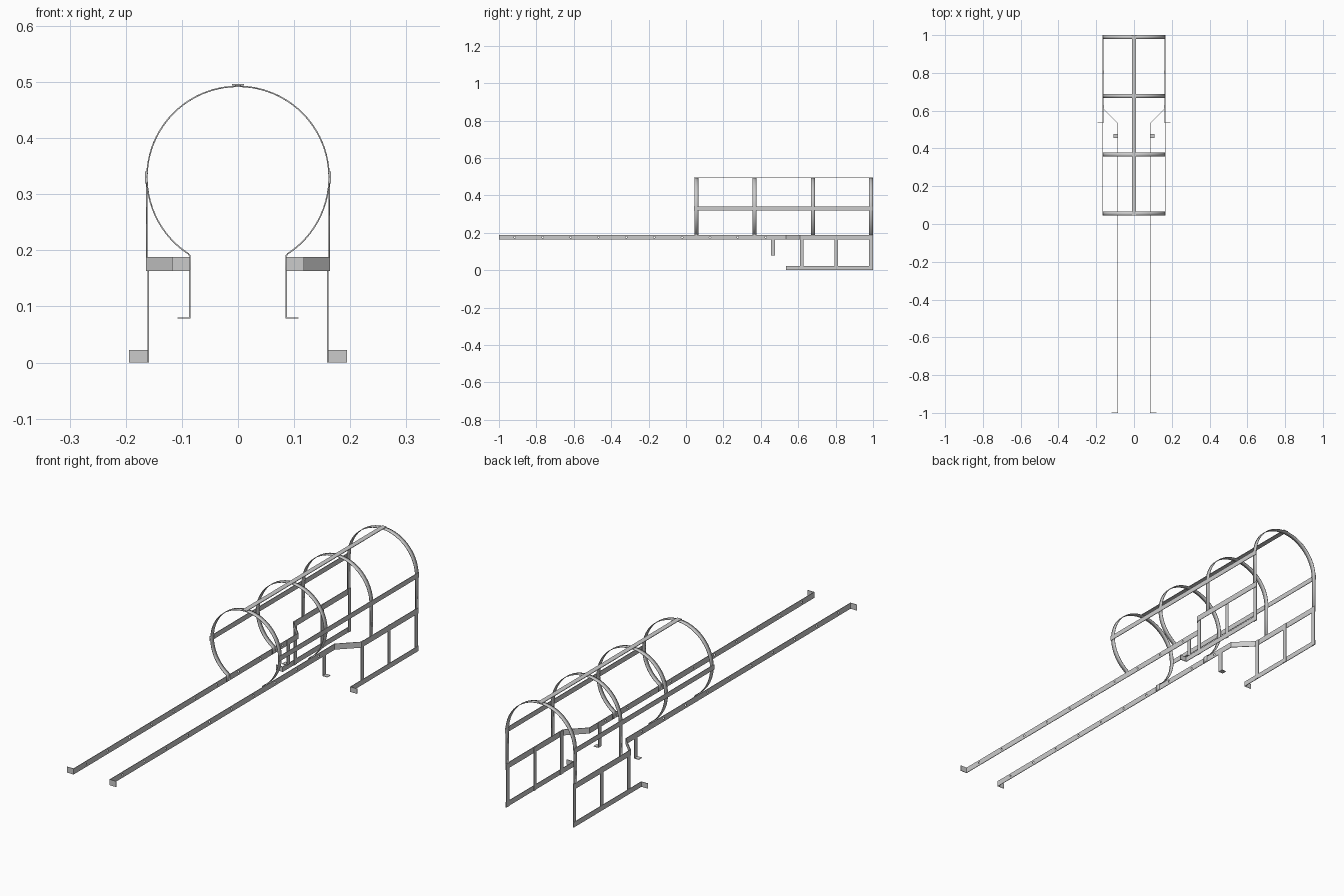
import bpy, bmesh, math
from mathutils import Vector

if "Cube" in bpy.data.objects:
    bpy.data.objects.remove(bpy.data.objects["Cube"])

T = 0.0025          # strip thickness
W = 0.0215          # strip width
R, CZ = 0.1623, 0.33  # hoop mid radius and centre height


def strip(name, path, width, mirror=False, cutter=None):
    """Flat bar: path swept along a width vector, thickened, optionally mirrored in x."""
    bm = bmesh.new()
    w = Vector(width) / 2
    rows = [(bm.verts.new(Vector(p) - w), bm.verts.new(Vector(p) + w)) for p in path]
    for a, b in zip(rows, rows[1:]):
        bm.faces.new((a[0], b[0], b[1], a[1]))
    me = bpy.data.meshes.new(name)
    bm.to_mesh(me)
    bm.free()
    ob = bpy.data.objects.new(name, me)
    bpy.context.collection.objects.link(ob)
    s = ob.modifiers.new("thickness", 'SOLIDIFY')
    s.thickness, s.offset, s.use_even_offset = T, 0, True
    if cutter:
        c = ob.modifiers.new("holes", 'BOOLEAN')
        c.object, c.operation, c.solver = cutter, 'DIFFERENCE', 'EXACT'
    if mirror:
        m = ob.modifiers.new("mirror", 'MIRROR')
        m.use_mirror_merge = False
    return ob


def arc(y, a0, a1, n):
    """Arc points in the xz plane; angle 0 is the crown, positive towards +x."""
    return [(R * math.sin(a), y, CZ + R * math.cos(a))
            for a in (a0 + (a1 - a0) * i / n for i in range(n + 1))]


# Cutter for the small screw holes along the long rails
bm = bmesh.new()
for i in range(10):
    r = bmesh.ops.create_cone(bm, cap_ends=True, segments=12, radius1=0.0045,
                              radius2=0.0045, depth=0.02)
    for v in r["verts"]:
        x, y, z = v.co
        v.co = (0.088 + z, -0.915 + 0.149 * i + x, 0.176 + y)
bmesh.ops.recalc_face_normals(bm, faces=bm.faces)
me = bpy.data.meshes.new("hole_cutter")
bm.to_mesh(me)
bm.free()
holes = bpy.data.objects.new("hole_cutter", me)
bpy.context.collection.objects.link(holes)
holes.hide_render = True
holes.hide_set(True)

# Hoops: front two curl in to the narrow rails, rear two drop straight to the wide rails
hoops = []
tuck = math.pi - math.asin(0.0885 / R)
for i, y in enumerate((0.055, 0.367, 0.678, 0.989)):
    if i < 2:
        path = ([(-0.0855, y, 0.165), (-0.0855, y, 0.19)] + arc(y, -tuck, tuck, 64)
                + [(0.0855, y, 0.19), (0.0855, y, 0.165)])
    else:
        path = [(-R, y, 0.187)] + arc(y, -math.pi / 2, math.pi / 2, 48) + [(R, y, 0.187)]
    hoops.append(strip(f"hoop_{i + 1}", path, (0, W, 0)))

# Lengthwise bars on the crown and the sides of the hoops
Y0, Y1 = 0.044, 1.0
strip("crown_bar", [(0, Y0, 0.4953), (0, Y1, 0.4953)], (W, 0, 0))
strip("side_bar", [(0.1647, Y0, CZ), (0.1647, Y1, CZ)], (0, 0, W), True)

# Long rails with a front flange and an outward jog
strip("long_rail", [(0.118, -0.9987, 0.1755), (0.087, -0.9987, 0.1755), (0.087, 0.535, 0.1755),
                    (R, 0.61, 0.1755), (R, Y1, 0.1755)], (0, 0, 0.025), True, holes)

# Hanging foot brackets
strip("foot_bracket", [(0.0875 - T / 2, 0.466, 0.187), (0.0875 - T / 2, 0.466, 0.0795),
                       (0.108, 0.466, 0.0795)], (0, W, 0), True)

# Lower frame: floor bar with front flange, and three posts
strip("floor_bar", [(0.194, 0.5363, 0.011), (0.162, 0.5363, 0.011), (0.162, Y1, 0.011)],
      (0, 0, 0.022), True)
for name, y in (("front_post", 0.62), ("middle_post", 0.803), ("rear_post", 0.989)):
    strip(name, [(0.1597, y, 0), (0.1597, y, 0.187)], (0, 0.019, 0), True)

# Smooth the curved hoops only
bpy.ops.object.select_all(action='DESELECT')
for h in hoops:
    h.select_set(True)
bpy.context.view_layer.objects.active = hoops[0]
bpy.ops.object.shade_smooth_by_angle(angle=math.radians(30))
